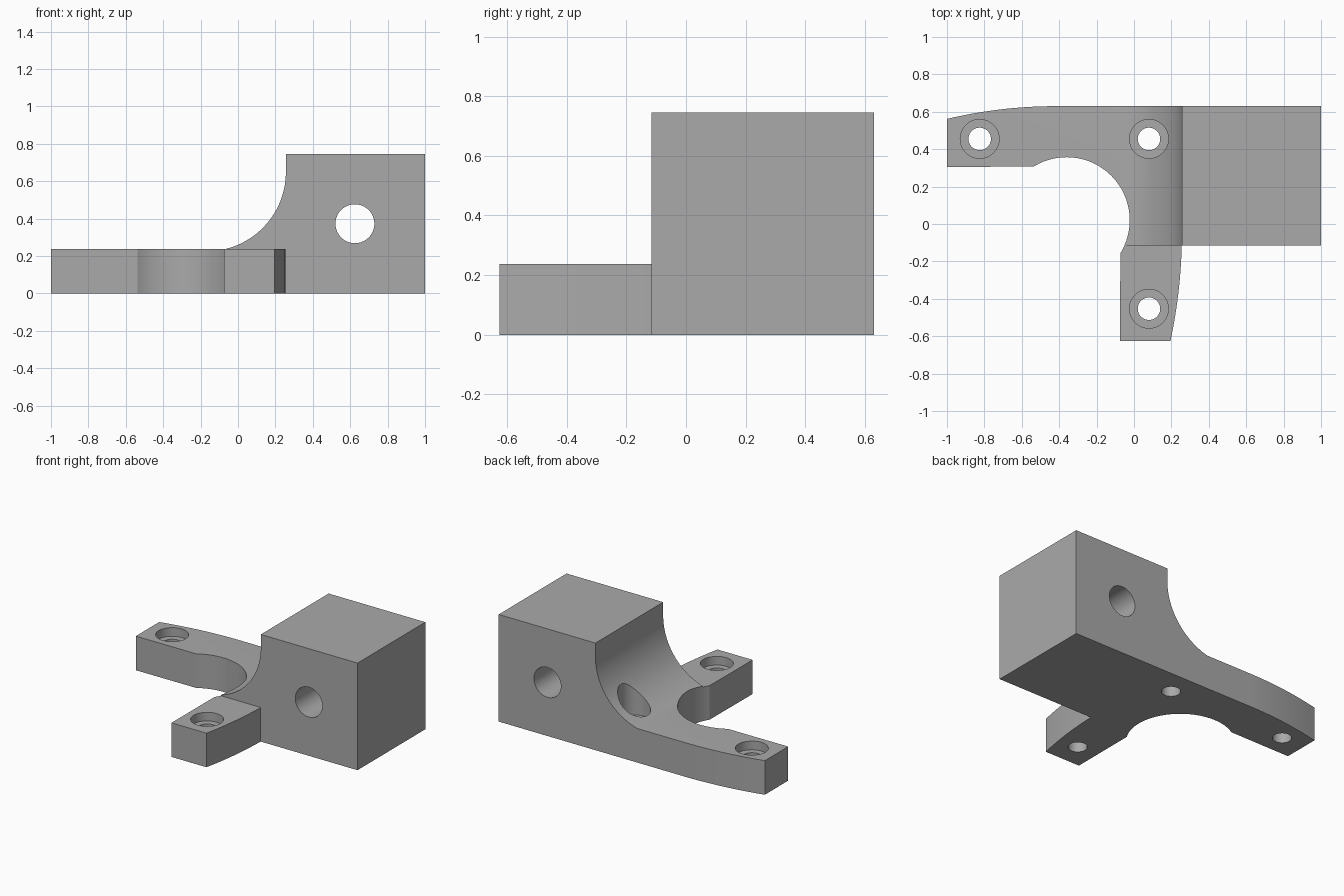
import bpy
import bmesh
from math import sin, cos, atan2, pi, sqrt
from mathutils import Vector, Matrix

cube = bpy.data.objects.get("Cube")
if cube:
    bpy.data.objects.remove(cube, do_unlink=True)

grey = bpy.data.materials.new("plain_grey")
grey.use_nodes = True
grey.diffuse_color = (0.4, 0.4, 0.4, 1)
grey.node_tree.nodes["Principled BSDF"].inputs["Base Color"].default_value = (0.4, 0.4, 0.4, 1)


def finish(name, bm):
    bmesh.ops.recalc_face_normals(bm, faces=bm.faces)
    mesh = bpy.data.meshes.new(name)
    bm.to_mesh(mesh)
    bm.free()
    mesh.materials.append(grey)
    obj = bpy.data.objects.new(name, mesh)
    bpy.context.collection.objects.link(obj)
    return obj


def prism(name, points, direction):
    """Extrude a closed outline along a direction."""
    bm = bmesh.new()
    face = bm.faces.new([bm.verts.new(p) for p in points])
    result = bmesh.ops.extrude_face_region(bm, geom=[face])
    moved = [v for v in result["geom"] if isinstance(v, bmesh.types.BMVert)]
    bmesh.ops.translate(bm, verts=moved, vec=Vector(direction))
    return finish(name, bm)


def cylinder(name, centre, radius, depth, axis="Z", sides=64):
    bm = bmesh.new()
    turn = Matrix.Rotation(pi / 2, 4, "X") if axis == "Y" else Matrix()
    bmesh.ops.create_cone(bm, cap_ends=True, segments=sides, radius1=radius, radius2=radius,
                          depth=depth, matrix=Matrix.Translation(centre) @ turn)
    return finish(name, bm)


def combine(target, other, operation):
    """Apply a boolean and discard the helper."""
    other.hide_render = True
    mod = target.modifiers.new(operation.lower(), "BOOLEAN")
    mod.operation = operation
    mod.solver = "EXACT"
    mod.object = other
    bpy.context.view_layer.objects.active = target
    bpy.ops.object.modifier_apply(modifier=mod.name)
    bpy.data.objects.remove(other, do_unlink=True)


def arc(cx, cy, radius, start, end, steps):
    return [(cx + radius * cos(start + (end - start) * i / steps),
             cy + radius * sin(start + (end - start) * i / steps)) for i in range(steps + 1)]


PLATE, TOP, BACK, FRONT, SHOULDER = 0.237, 0.745, 0.63, -0.115, 0.256

# Mounting plate: two arms with slightly bowed outer edges around a round bite
bite = arc(-0.36, 0.02, 0.337, atan2(0.285, -0.175), atan2(-0.175, 0.285), 48)
bow = [i / 16 for i in range(17)]
right_bow = [(SHOULDER - 0.061 * (1 - t) ** 2, -0.625 + 0.575 * t) for t in bow]
back_bow = [(-0.42 - 0.58 * t, BACK - 0.068 * t * t) for t in bow]
outline = [(-1, 0.305)] + bite + [(-0.075, -0.625)] + right_bow + [(SHOULDER, BACK)] + back_bow
bracket = prism("bracket", [(x, y, 0) for x, y in outline], (0, 0, PLATE))

# Block with a concave sweep down to the plate
toe = -0.07
run, rise = SHOULDER - toe, 0.65 - PLATE
radius = (run ** 2 + rise ** 2) / (2 * run)
sweep = arc(SHOULDER - radius, 0.65, radius, 0, -atan2(rise, radius - run) if radius < run
            else -atan2(rise, toe - SHOULDER + radius), 32)
profile = [(1, 0), (1, TOP), (SHOULDER, TOP)] + sweep + [(toe, 0)]
block = prism("block", [(x, FRONT, z) for x, z in profile], (0, BACK - FRONT, 0))
combine(bracket, block, "UNION")

# Round bite continues up through the foot of the sweep
combine(bracket, cylinder("bite_cutter", (-0.36, 0.02, 0.5), 0.337, 2, sides=96), "DIFFERENCE")

# Counterbored screw holes
for x, y in [(-0.825, 0.455), (0.08, 0.455), (0.08, -0.453)]:
    combine(bracket, cylinder("screw_cutter", (x, y, 0.2), 0.06, 1), "DIFFERENCE")
    combine(bracket, cylinder("head_cutter", (x, y, PLATE - 0.06 + 0.5), 0.104, 1), "DIFFERENCE")

# Cross bore through the block
combine(bracket, cylinder("bore_cutter", (0.625, 0.25, 0.373), 0.104, 2, "Y"), "DIFFERENCE")

bpy.ops.object.select_all(action="DESELECT")
bracket.select_set(True)
bpy.context.view_layer.objects.active = bracket
bpy.ops.object.shade_smooth_by_angle(angle=pi / 9)
